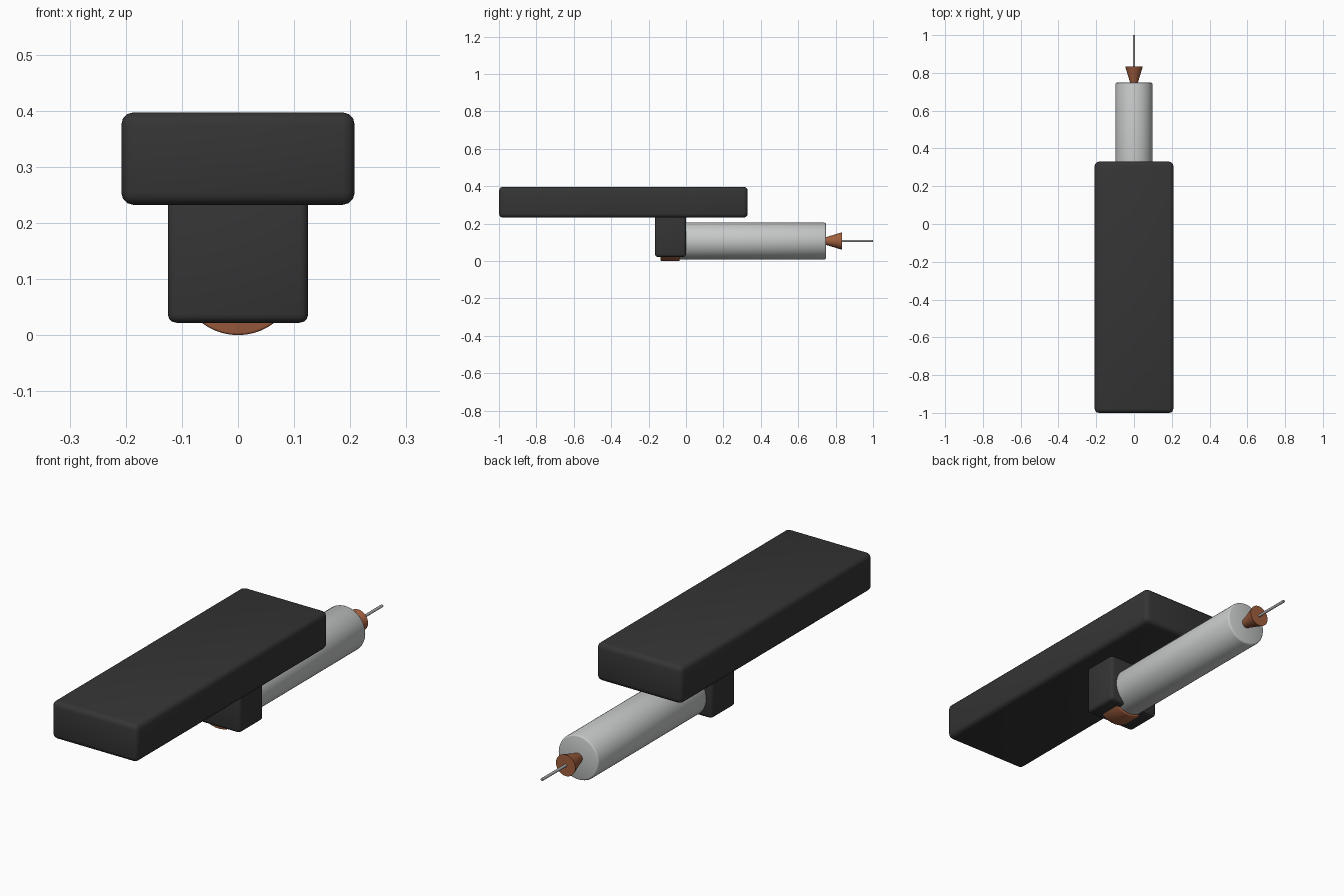
import bpy
import math

if "Cube" in bpy.data.objects:
    bpy.data.objects.remove(bpy.data.objects["Cube"], do_unlink=True)

AXIS_Z = 0.107  # height of the barrel axis


def material(name, rgb):
    m = bpy.data.materials.new(name)
    m.use_nodes = True
    m.diffuse_color = (*rgb, 1)
    m.node_tree.nodes["Principled BSDF"].inputs["Base Color"].default_value = (*rgb, 1)
    return m


charcoal = material("charcoal", (0.035, 0.035, 0.035))
silver = material("silver", (0.56, 0.58, 0.57))
copper = material("copper", (0.36, 0.115, 0.05))
steel = material("steel", (0.40, 0.40, 0.40))


def finish(name, mat, bevel=0, segments=3):
    ob = bpy.context.object
    ob.name = name
    ob.data.materials.append(mat)
    bpy.ops.object.transform_apply(location=False, rotation=True, scale=True)
    if bevel:
        mod = ob.modifiers.new("rounded edges", "BEVEL")
        mod.width = bevel
        mod.segments = segments
        mod.limit_method = "ANGLE"
        mod.angle_limit = math.radians(40)
        bpy.ops.object.modifier_apply(modifier=mod.name)
    bpy.ops.object.shade_smooth_by_angle(angle=math.radians(50))


def box(name, half_width, y0, y1, z0, z1, mat, bevel):
    bpy.ops.mesh.primitive_cube_add(size=1, location=(0, (y0 + y1) / 2, (z0 + z1) / 2))
    bpy.context.object.scale = (2 * half_width, y1 - y0, z1 - z0)
    finish(name, mat, bevel)


def rod(name, y0, y1, r0, r1, mat, bevel=0, sides=48):
    # Local +z is turned to point backwards along +y
    bpy.ops.mesh.primitive_cone_add(
        vertices=sides, radius1=r0, radius2=r1, depth=y1 - y0,
        location=(0, (y0 + y1) / 2, AXIS_Z), rotation=(-math.pi / 2, 0, 0))
    finish(name, mat, bevel, 2)


# Upper slab and the mounting block below it
box("top_slab", 0.208, -1.0, 0.33, 0.232, 0.397, charcoal, 0.022)
box("mount_block", 0.125, -0.166, 0.0, 0.022, 0.25, charcoal, 0.015)

# Barrel with its collar, flared tip and needle
rod("collar", -0.136, -0.035, 0.107, 0.107, copper, 0.004)
rod("barrel", -0.06, 0.748, 0.098, 0.098, silver, 0.007)
rod("flared_tip", 0.74, 0.835, 0.018, 0.047, copper)
rod("needle", 0.82, 1.0, 0.006, 0.006, steel, sides=16)
